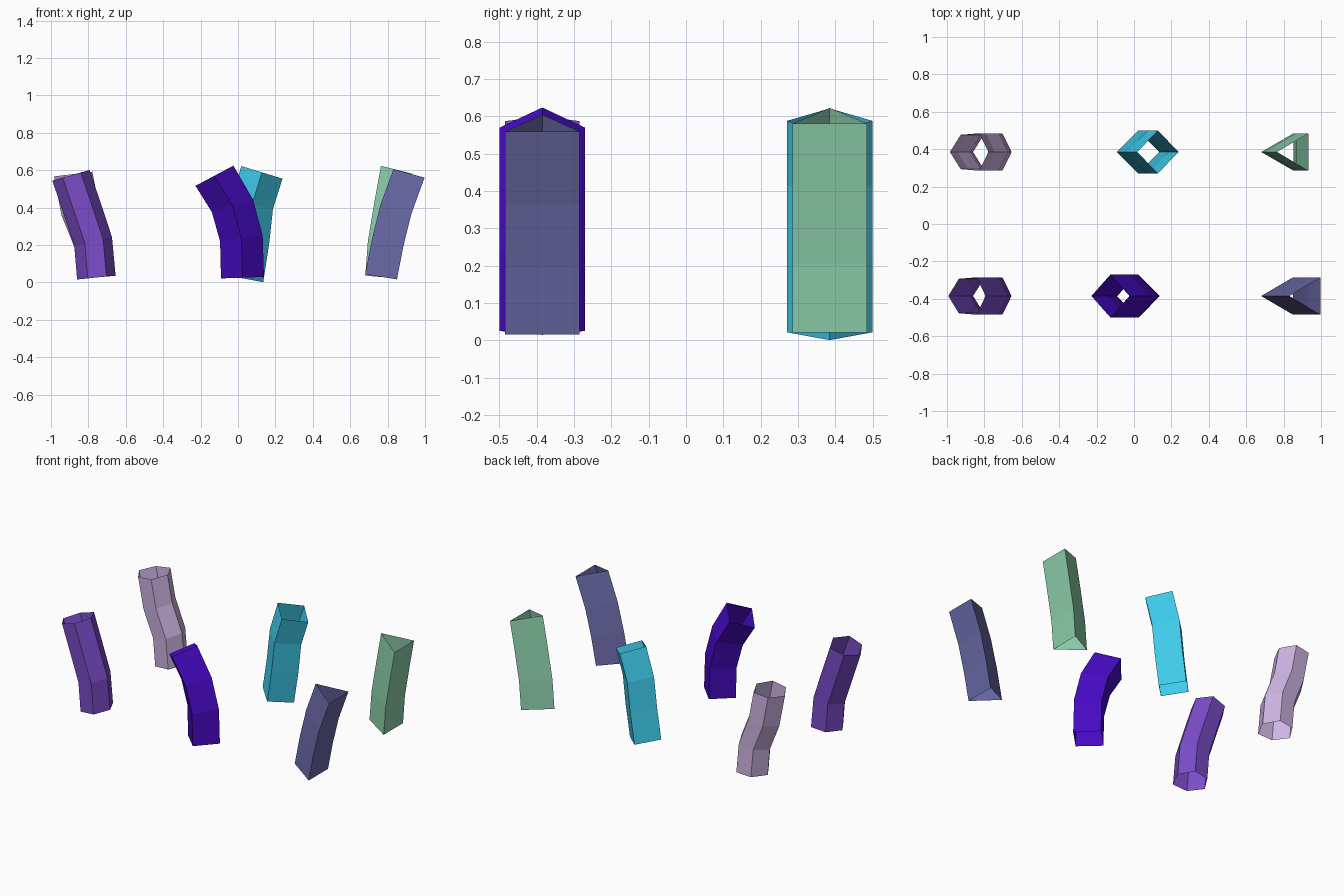
import bpy, math

if "Cube" in bpy.data.objects:
    bpy.data.objects.remove(bpy.data.objects["Cube"])


def lin(c):
    return tuple((v / 255) ** 2.2 for v in c) + (1,)


def polygon(n, r=0.115):
    # Regular cross-section with one corner pointing to -x
    return [(-r * math.cos(2 * math.pi * i / n), r * math.sin(2 * math.pi * i / n)) for i in range(n)]


# Slightly uneven six-sided section
SIX = [(-0.113, 0), (-0.055, 0.092), (0.045, 0.1), (0.094, 0), (0.045, -0.1), (-0.055, -0.092)]


def tube(name, section, y, rings, color):
    # Open bent tube: each ring is (centre x, centre z, tilt in degrees)
    n = len(section)
    verts, faces = [], []
    for cx, cz, tilt in rings:
        a = math.radians(tilt)
        verts += [(cx + u * math.cos(a), y + v, cz + u * math.sin(a)) for u, v in section]
    for k in range(len(rings) - 1):
        for i in range(n):
            j = (i + 1) % n
            faces.append((k * n + i, (k + 1) * n + i, (k + 1) * n + j, k * n + j))
    mesh = bpy.data.meshes.new(name)
    mesh.from_pydata(verts, [], faces)
    mesh.update()
    # Make the walls face outwards
    p = mesh.polygons[0]
    if p.normal.x * (p.center.x - rings[0][0]) + p.normal.y * (p.center.y - y) < 0:
        mesh.flip_normals()
    mat = bpy.data.materials.new(name + "_color")
    mat.diffuse_color = lin(color)
    mat.use_nodes = True
    mat.node_tree.nodes["Principled BSDF"].inputs["Base Color"].default_value = mat.diffuse_color
    mesh.materials.append(mat)
    bpy.context.collection.objects.link(bpy.data.objects.new(name, mesh))


# Front row
tube("six_sided_tube_front", SIX, -0.385,
     [(-0.748, 0.027, 6), (-0.765, 0.22, 14), (-0.825, 0.40, 18), (-0.884, 0.575, 16)], (122, 78, 200))
tube("square_tube_front", polygon(4), -0.385,
     [(0.024, 0.025, -1 + 3), (0.018, 0.235, 8), (-0.03, 0.41, 17), (-0.126, 0.57, 28)], (72, 18, 192))
tube("triangular_tube_front", polygon(3), -0.385,
     [(0.793, 0.025, -9), (0.829, 0.209, -14), (0.872, 0.383, -18), (0.942, 0.575, -15)], (104, 104, 164))

# Back row
tube("six_sided_tube_back", SIX, 0.385,
     [(-0.748, 0.027, 5), (-0.765, 0.215, 14), (-0.835, 0.39, 16), (-0.872, 0.58, 7)], (206, 180, 228))
tube("square_tube_back", polygon(4), 0.385,
     [(0.022, 0.022, -10.5), (0.053, 0.225, -7), (0.074, 0.415, -11), (0.128, 0.588, -17)], (64, 202, 234))
tube("triangular_tube_back", polygon(3), 0.385,
     [(0.795, 0.026, -5), (0.809, 0.21, -7), (0.84, 0.395, -10), (0.876, 0.595, -14)], (140, 206, 170))
